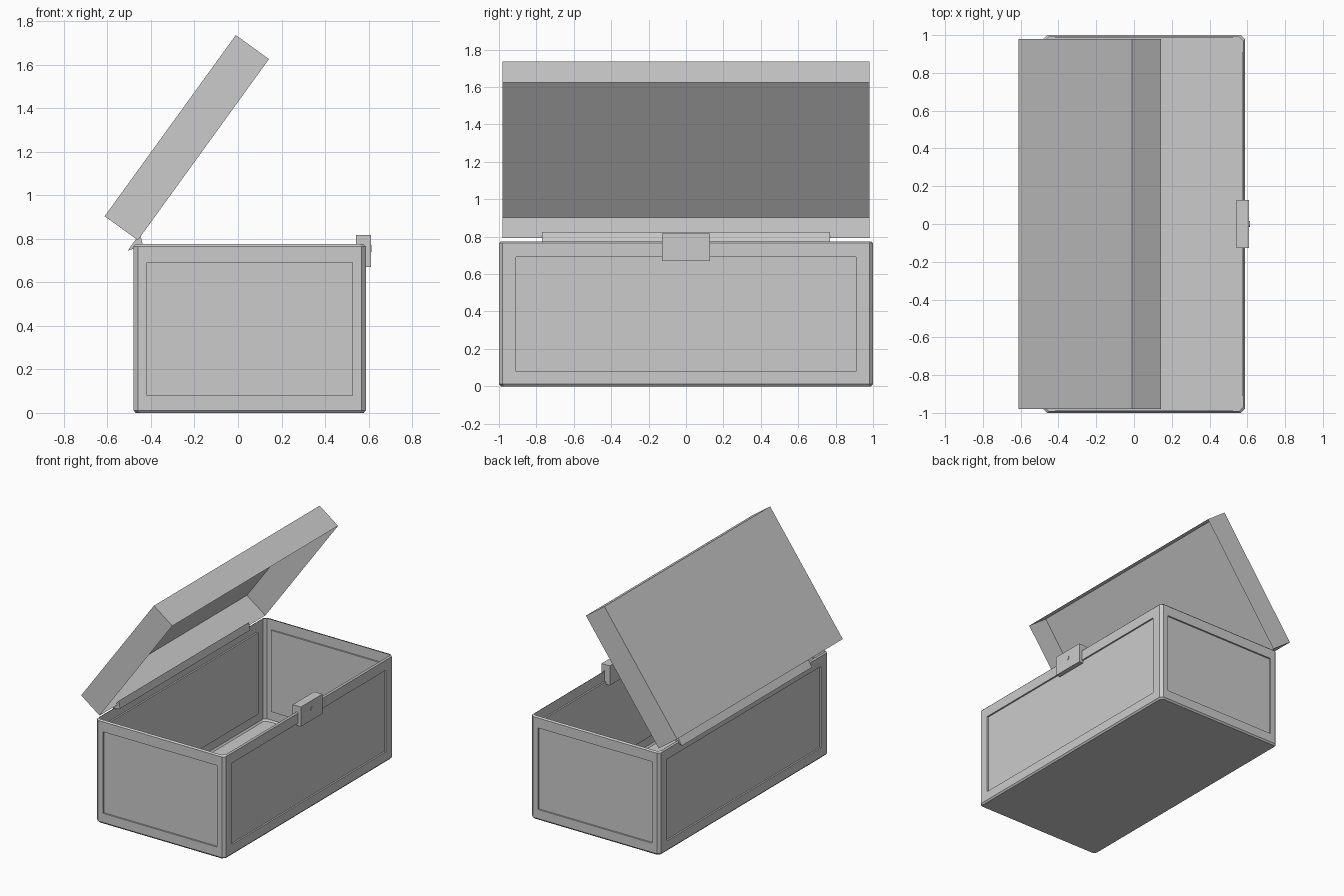
import bpy, bmesh
from math import sin, cos, radians
from mathutils import Vector

if "Cube" in bpy.data.objects:
    bpy.data.objects.remove(bpy.data.objects["Cube"])

X0, X1, Y0, Y1 = -0.48, 0.587, -1.0, 1.0
CH = 0.02                      # corner chamfer
ZB, ZT, TOP = 0.012, 0.765, 0.775


def make(name, bm):
    bmesh.ops.remove_doubles(bm, verts=bm.verts, dist=1e-5)
    me = bpy.data.meshes.new(name)
    bm.to_mesh(me)
    bm.free()
    ob = bpy.data.objects.new(name, me)
    bpy.context.collection.objects.link(ob)
    return ob


def face(bm, pts):
    bm.faces.new([bm.verts.new(p) for p in pts])


def bridge(bm, a, b):
    n = len(a)
    for i in range(n):
        j = (i + 1) % n
        face(bm, [a[i], a[j], b[j], b[i]])


def outline(z, d=0.0):
    """Chamfered rectangle, shrunk by d, counter-clockwise from front left."""
    x0, x1, y0, y1 = X0 + d, X1 - d, Y0 + d, Y1 - d
    c = CH
    return [Vector(p + (z,)) for p in (
        (x0 + c, y0), (x1 - c, y0), (x1, y0 + c), (x1, y1 - c),
        (x1 - c, y1), (x0 + c, y1), (x0, y1 - c), (x0, y0 + c))]


def prism(name, profile, half):
    """Closed prism from an x-z profile, extruded along y."""
    bm = bmesh.new()
    a = [(x, -half, z) for x, z in profile]
    b = [(x, half, z) for x, z in profile]
    face(bm, a)
    face(bm, b[::-1])
    bridge(bm, b, a)
    return make(name, bm)


# Chest body: open thin shell with recessed side panels
bm = bmesh.new()
low, high = outline(ZB), outline(ZT)
base = outline(0, 0.01)
face(bm, base[::-1])
bridge(bm, base, low)
bridge(bm, high, outline(TOP, 0.01))
for i in range(8):
    j = (i + 1) % 8
    outer = [low[i], low[j], high[j], high[i]]
    if i % 2:
        face(bm, outer)
        continue
    u = (low[j] - low[i]).normalized()
    inward = Vector((-u.y, u.x, 0))
    m = 0.042 if i % 4 == 0 else 0.07
    s, e = low[i] + u * m, low[j] - u * m
    inner = [Vector((p.x, p.y, z)) for p, z in
             ((s, 0.08), (e, 0.08), (e, 0.69), (s, 0.69))]
    deep = [p + inward * 0.012 for p in inner]
    bridge(bm, outer, inner)
    bridge(bm, inner, deep)
    face(bm, deep)
make("chest_body", bm)

# Lid: thin tray open on its underside, tilted about the hinge
a = radians(54.1)
along, up = Vector((cos(a), 0, sin(a))), Vector((-sin(a), 0, cos(a)))
hinge = Vector((-0.46, 0, 0.793))
bm = bmesh.new()
rim = [hinge + along * l + Vector((0, y, 0)) for l, y in
       ((0, -0.98), (1.027, -0.98), (1.027, 0.98), (0, 0.98))]
roof = [p + up * 0.188 for p in rim]
bridge(bm, rim, roof)
face(bm, roof)
make("lid", bm)

# Hinge strip
prism("hinge_strip", [(-0.506, 0.745), (-0.437, 0.77), (-0.45, 0.825)], 0.77)

# Latch block and its round stud
prism("latch", [(0.542, 0.67), (0.61, 0.67), (0.61, 0.817), (0.542, 0.817)], 0.127)
bpy.ops.mesh.primitive_cylinder_add(vertices=16, radius=0.015, depth=0.008,
                                    location=(0.609, 0, 0.755),
                                    rotation=(0, radians(90), 0))
bpy.context.object.name = "latch_stud"
